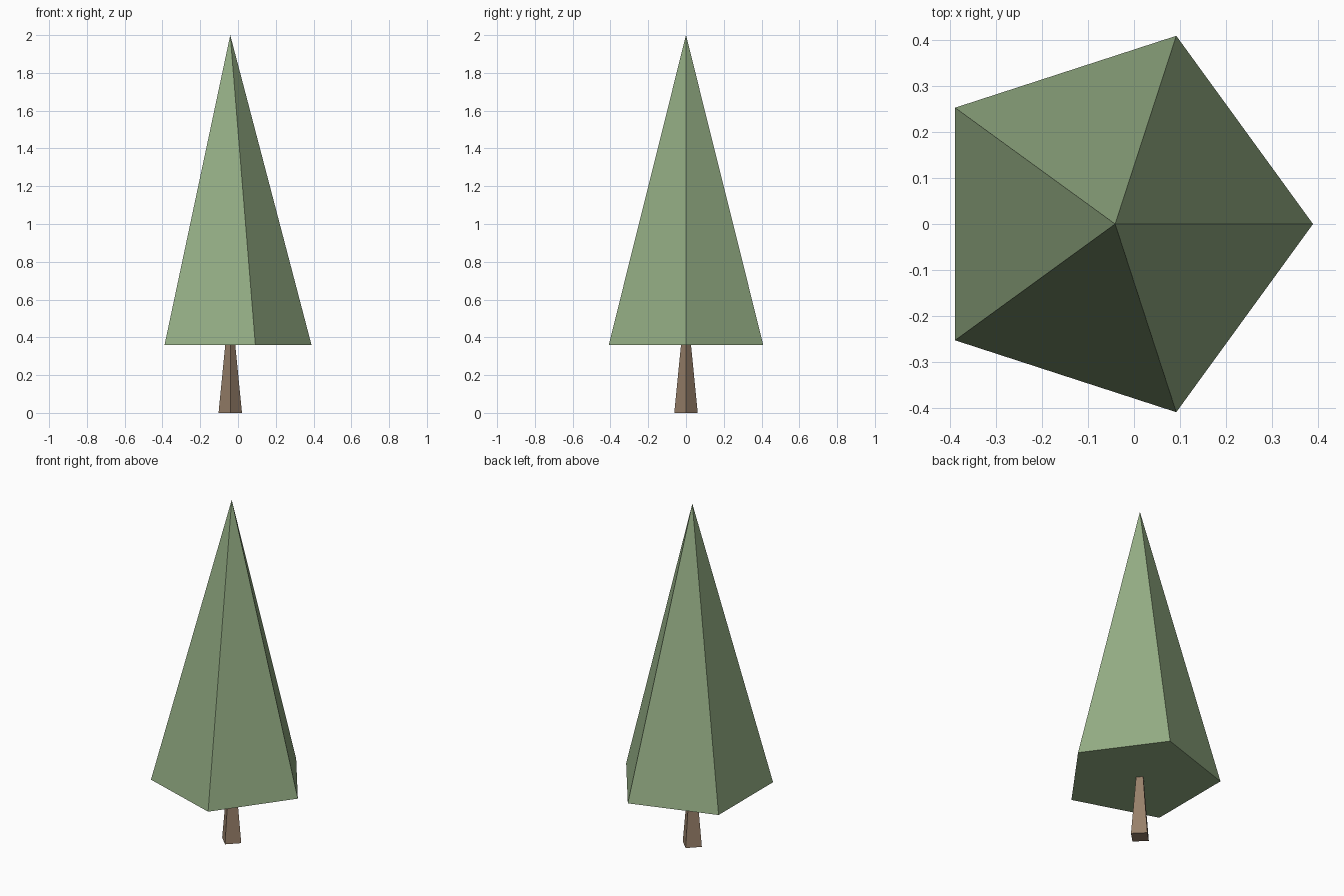
import bpy
import bmesh
from math import cos, sin, tau

cube = bpy.data.objects.get("Cube")
if cube:
    bpy.data.objects.remove(cube, do_unlink=True)

AXIS_X = -0.041  # the tree's axis, offset so that its bounds are centred


def make_material(name, color):
    mat = bpy.data.materials.new(name)
    mat.use_nodes = True
    mat.diffuse_color = color
    bsdf = next(n for n in mat.node_tree.nodes if n.type == 'BSDF_PRINCIPLED')
    bsdf.inputs["Base Color"].default_value = color
    bsdf.inputs["Roughness"].default_value = 0.9
    return mat


def tapered_prism(name, sides, bottom_radius, top_radius, z0, z1, mat):
    """Flat-sided taper with its first corner on +x; a zero top makes a point."""
    bm = bmesh.new()

    def ring(radius, z):
        return [bm.verts.new((radius * cos(tau * i / sides),
                              radius * sin(tau * i / sides), z))
                for i in range(sides)]

    base = ring(bottom_radius, z0)
    bm.faces.new(base[::-1])
    if top_radius:
        top = ring(top_radius, z1)
        bm.faces.new(top)
    else:
        tip = bm.verts.new((0, 0, z1))
    for i in range(sides):
        j = (i + 1) % sides
        upper = [top[j], top[i]] if top_radius else [tip]
        bm.faces.new([base[i], base[j]] + upper)

    mesh = bpy.data.meshes.new(name)
    bm.to_mesh(mesh)
    bm.free()
    mesh.materials.append(mat)
    obj = bpy.data.objects.new(name, mesh)
    obj.location.x = AXIS_X
    bpy.context.collection.objects.link(obj)
    return obj


green = make_material("leaf green", (0.296, 0.418, 0.231, 1))
brown = make_material("bark brown", (0.314, 0.216, 0.144, 1))

# Square trunk and five-sided pointed crown
tapered_prism("trunk", 4, 0.062, 0.026, 0, 0.365, brown)
tapered_prism("foliage", 5, 0.43, 0, 0.36, 2, green)
